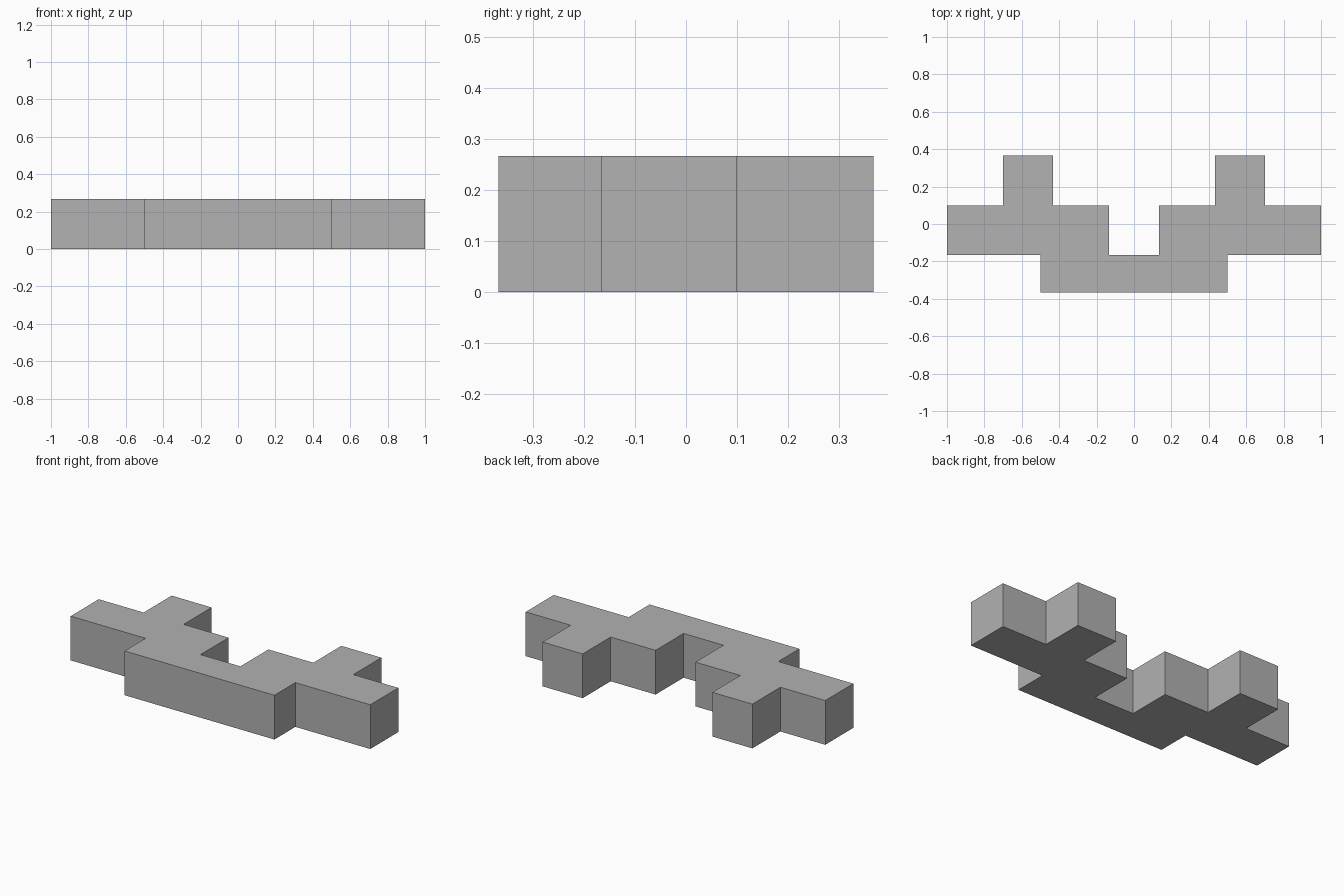
import bpy
import bmesh

if "Cube" in bpy.data.objects:
    bpy.data.objects.remove(bpy.data.objects["Cube"], do_unlink=True)

HEIGHT = 0.267

# Plain grey material
grey = bpy.data.materials.new("grey")
grey.use_nodes = True
color = (0.445, 0.445, 0.445, 1)
grey.diffuse_color = color
grey.node_tree.nodes["Principled BSDF"].inputs["Base Color"].default_value = color

# Left half of the stepped outline, from front centre round to the notch
half = [(0.5, -0.367), (0.5, -0.167), (1, -0.167), (1, 0.1),
        (0.7, 0.1), (0.7, 0.367), (0.433, 0.367), (0.433, 0.1),
        (0.133, 0.1), (0.133, -0.167)]
outline = half + [(-x, y) for x, y in reversed(half)]

# Extrude the mirrored outline into a solid block
bm = bmesh.new()
base = bm.faces.new([bm.verts.new((x, y, 0)) for x, y in outline])
top = bmesh.ops.extrude_face_region(bm, geom=[base], use_keep_orig=True)
bmesh.ops.translate(bm, vec=(0, 0, HEIGHT),
                    verts=[g for g in top["geom"] if isinstance(g, bmesh.types.BMVert)])
bmesh.ops.recalc_face_normals(bm, faces=bm.faces)
mesh = bpy.data.meshes.new("stepped_block")
bm.to_mesh(mesh)
bm.free()
mesh.materials.append(grey)
block = bpy.data.objects.new("stepped_block", mesh)
bpy.context.collection.objects.link(block)
